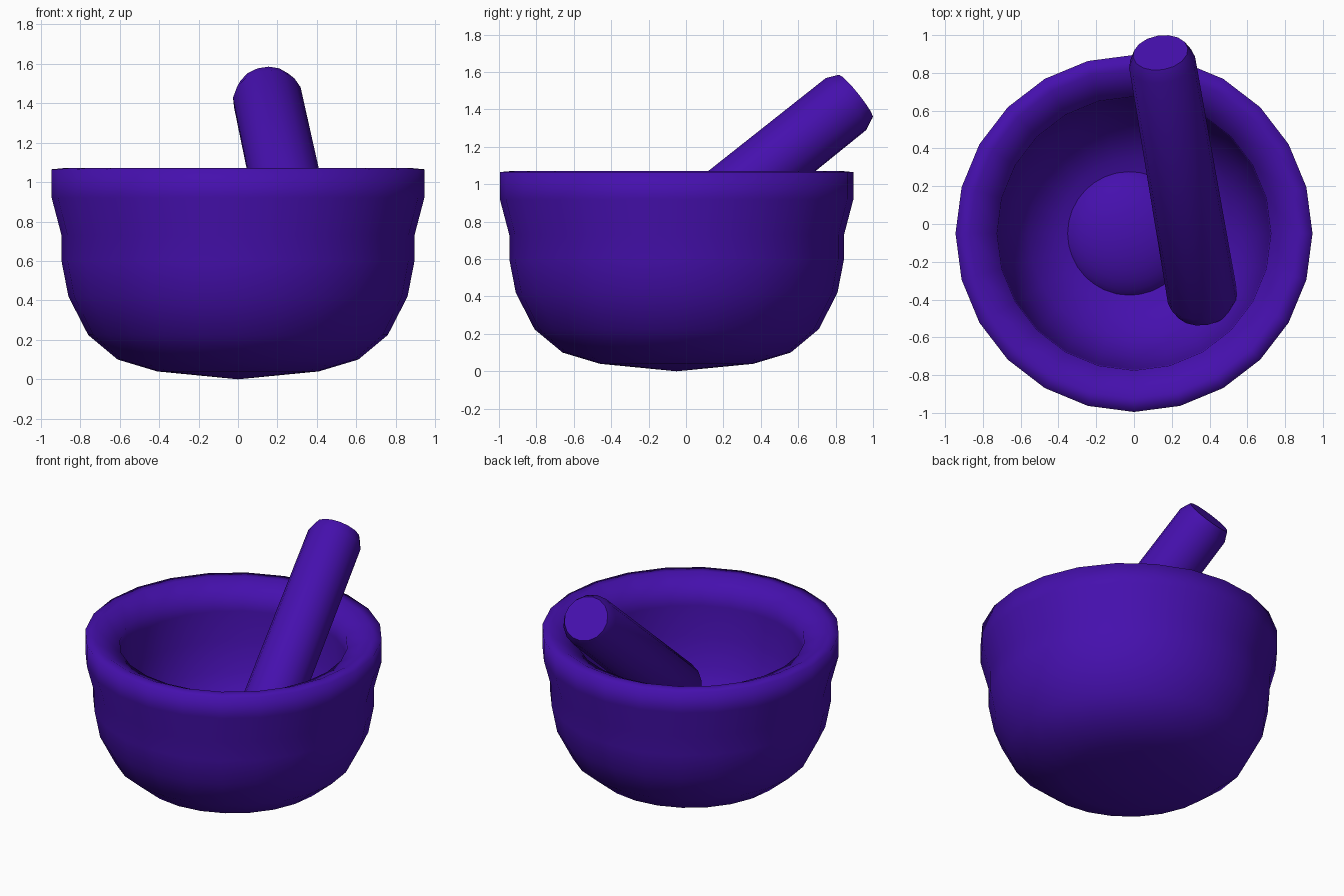
import bpy, bmesh, math
from mathutils import Vector

if "Cube" in bpy.data.objects:
    bpy.data.objects.remove(bpy.data.objects["Cube"])

mat = bpy.data.materials.new("violet")
mat.diffuse_color = (0.06, 0.005, 0.42, 1)
mat.use_nodes = True
mat.node_tree.nodes["Principled BSDF"].inputs["Base Color"].default_value = mat.diffuse_color


def lathe(name, profile, sides, location=(0, 0, 0), axis=(0, 0, 1), sharp=180):
    """Revolve (radius, height) points about the axis; radius 0 makes a pole."""
    bm = bmesh.new()
    rings = []
    for r, z in profile:
        if r == 0:
            rings.append([bm.verts.new((0, 0, z))])
        else:
            rings.append([bm.verts.new((r * math.cos(a), r * math.sin(a), z))
                          for a in (2 * math.pi * i / sides for i in range(sides))])
    for a, b in zip(rings, rings[1:]):
        for i in range(sides):
            j = (i + 1) % sides
            if len(a) == 1:
                bm.faces.new((a[0], b[j], b[i]))
            elif len(b) == 1:
                bm.faces.new((a[i], a[j], b[0]))
            else:
                bm.faces.new((a[i], a[j], b[j], b[i]))
    # Flat caps where the profile ends away from the axis
    for ring in (rings[0], rings[-1]):
        if len(ring) > 1:
            bm.faces.new(ring)
    bmesh.ops.recalc_face_normals(bm, faces=bm.faces)
    mesh = bpy.data.meshes.new(name)
    bm.to_mesh(mesh)
    bm.free()
    mesh.materials.append(mat)
    obj = bpy.data.objects.new(name, mesh)
    bpy.context.collection.objects.link(obj)
    obj.location = location
    obj.rotation_euler = Vector(axis).to_track_quat('Z', 'Y').to_euler()
    bpy.ops.object.select_all(action='DESELECT')
    obj.select_set(True)
    bpy.context.view_layer.objects.active = obj
    if sharp >= 180:
        bpy.ops.object.shade_smooth()
    else:
        bpy.ops.object.shade_smooth_by_angle(angle=math.radians(sharp))
    return obj


# Mortar: outer wall, heavy rim sloping inward, then the hollow
lathe("mortar_bowl", [
    (0, 0), (0.41, 0.04), (0.61, 0.10), (0.76, 0.225), (0.86, 0.42),
    (0.895, 0.60), (0.895, 0.73), (0.945, 0.92), (0.945, 1.065),
    (0.87, 1.072), (0.725, 1.0), (0.72, 0.90), (0.70, 0.70), (0.655, 0.50),
    (0.56, 0.33), (0.40, 0.22), (0.20, 0.17), (0, 0.16)],
    24, (0, -0.05, 0))

# Low mound on the floor of the bowl
mound = [(0.36 * math.cos(t), 0.20 * math.sin(t))
         for t in (math.pi / 2 * i / 8 for i in range(8))] + [(0, 0.20)]
lathe("ground_mound", mound, 32, (-0.03, -0.05, 0.12), sharp=40)

# Pestle: slightly tapered rod with bevelled ends, leaning on the back rim
direction = Vector((-0.172, 1.0, 0.8)).normalized()
top = Vector((0.14, 0.907, 1.47))
length = 1.74
lathe("pestle", [(0.155, 0), (0.186, 0.066), (0.177, length - 0.067), (0.147, length)],
      16, top - direction * length, direction, sharp=40)
